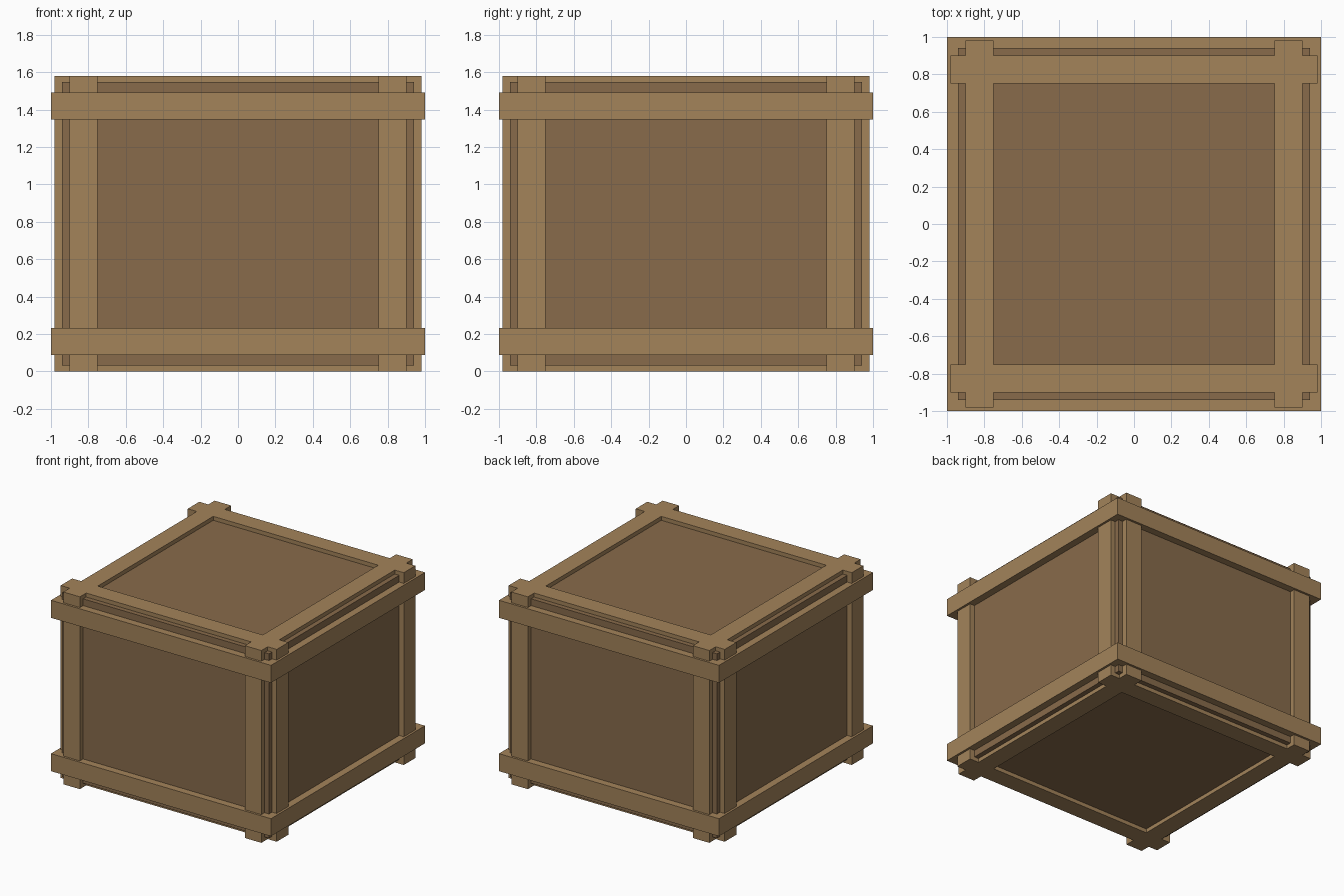
import bpy, bmesh
from mathutils import Vector

if "Cube" in bpy.data.objects:
    bpy.data.objects.remove(bpy.data.objects["Cube"])

H = 1.58          # total height
CZ = H / 2


def material(name, rgb):
    m = bpy.data.materials.new(name)
    m.diffuse_color = (*rgb, 1)
    m.use_nodes = True
    m.node_tree.nodes["Principled BSDF"].inputs["Base Color"].default_value = m.diffuse_color
    return m


frame_wood = material("frame_wood", (0.366, 0.227, 0.102))
panel_wood = material("panel_wood", (0.246, 0.147, 0.070))


def finish(name, bm, mat):
    bmesh.ops.recalc_face_normals(bm, faces=bm.faces)
    me = bpy.data.meshes.new(name)
    bm.to_mesh(me)
    bm.free()
    me.materials.append(mat)
    bpy.context.collection.objects.link(bpy.data.objects.new(name, me))


def hoop(name, axis, lo, hi, half, thick):
    """Rectangular band around the crate, spanning lo..hi along axis."""
    u, v = [i for i in range(3) if i != axis]
    bm = bmesh.new()
    loops = []
    for inset, w in ((0, lo), (0, hi), (thick, hi), (thick, lo)):
        loop = []
        for su, sv in ((-1, -1), (1, -1), (1, 1), (-1, 1)):
            p = Vector((0, 0, CZ))
            p[axis] = w
            p[u] += su * (half[0] - inset)
            p[v] += sv * (half[1] - inset)
            loop.append(bm.verts.new(p))
        loops.append(loop)
    for a in range(4):
        p, q = loops[a], loops[(a + 1) % 4]
        for i in range(4):
            j = (i + 1) % 4
            bm.faces.new((p[i], p[j], q[j], q[i]))
    finish(name, bm, frame_wood)


# Crate body with the recessed panels
bm = bmesh.new()
bmesh.ops.create_cube(bm, size=1)
bmesh.ops.scale(bm, vec=(1.88, 1.88, 1.515), verts=bm.verts)
bmesh.ops.translate(bm, vec=(0, 0, CZ), verts=bm.verts)
finish("crate_body", bm, panel_wood)

# Upright bands running over the top and under the bottom
for side, lo, hi in (("negative", -0.9, -0.75), ("positive", 0.75, 0.9)):
    hoop("upright_band_x_" + side, 0, lo, hi, (0.982, CZ), 0.06)
    hoop("upright_band_y_" + side, 1, lo, hi, (0.982, CZ), 0.06)

# Horizontal bands around the four sides
hoop("lower_band", 2, 0.088, 0.232, (1, 1), 0.08)
hoop("upper_band", 2, H - 0.232, H - 0.088, (1, 1), 0.08)
